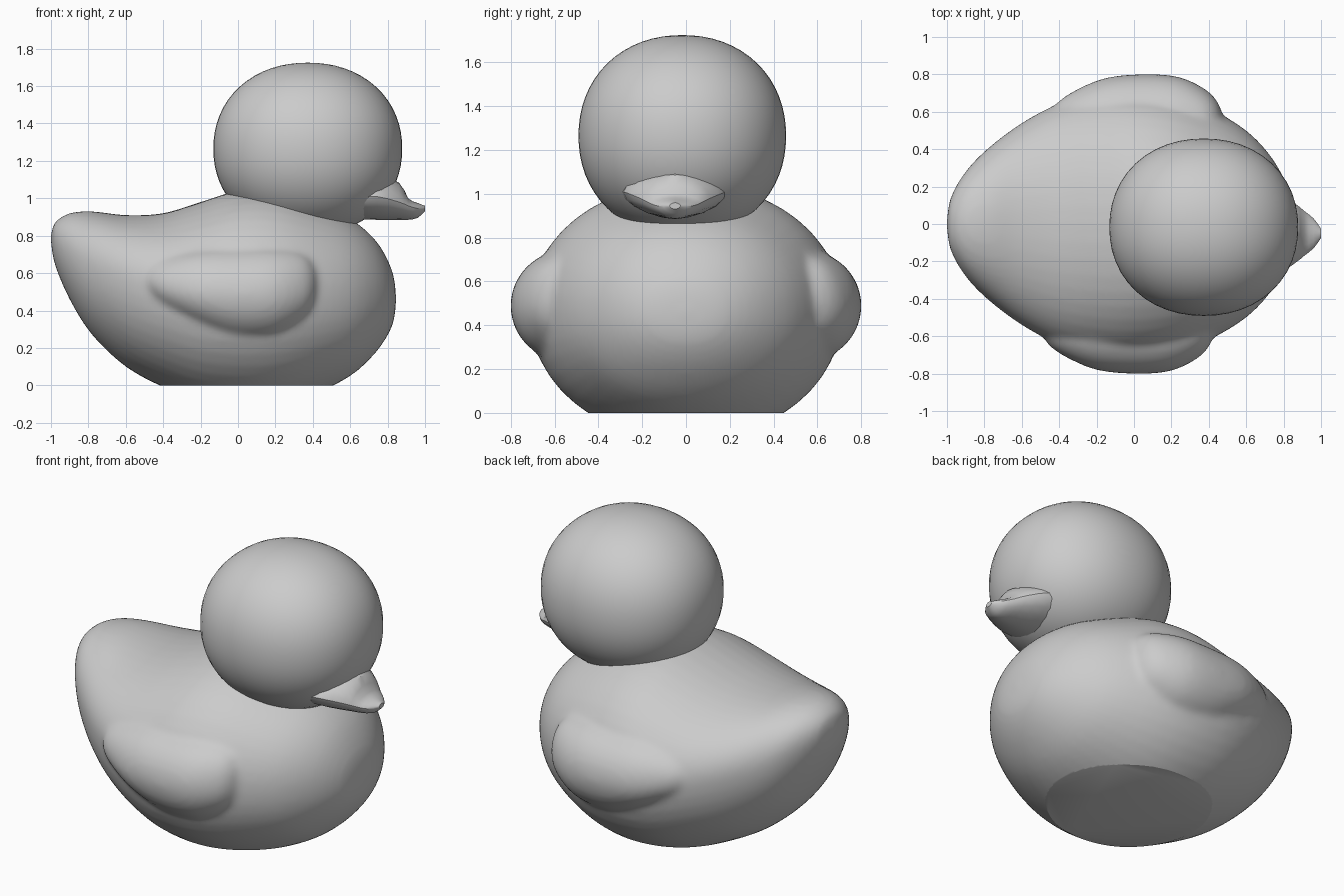
import bpy, bmesh, math
from mathutils import Vector

cube = bpy.data.objects.get("Cube")
if cube:
    bpy.data.objects.remove(cube, do_unlink=True)

grey = bpy.data.materials.new("soft grey")
grey.use_nodes = True
grey.diffuse_color = (0.6, 0.6, 0.6, 1)
grey.node_tree.nodes["Principled BSDF"].inputs["Base Color"].default_value = grey.diffuse_color


def smooth_rows(rows, steps):
    """Catmull-Rom interpolation through the section rows."""
    pts = [Vector(r) for r in rows]
    pts = [2 * pts[0] - pts[1]] + pts + [2 * pts[-1] - pts[-2]]
    out = []
    for a, b, c, d in zip(pts, pts[1:], pts[2:], pts[3:]):
        for i in range(steps):
            t = i / steps
            out.append(0.5 * (2 * b + (c - a) * t + (2 * a - 5 * b + 4 * c - d) * t ** 2
                              + (3 * b - a - 3 * c + d) * t ** 3))
    return out + [pts[-2]]


def loft(bm, rows, y=0.0, steps=4, sides=48, power=2.0):
    """Skin superelliptic sections; each row is x, bottom, widest height, top, half width."""
    rings = []
    for x, low, mid, high, width in smooth_rows(rows, steps):
        ring = []
        for i in range(sides):
            a = math.tau * i / sides
            c, s = (math.copysign(abs(v) ** (2 / power), v) for v in (math.cos(a), math.sin(a)))
            rise = high - mid if s > 0 else mid - low
            ring.append(bm.verts.new((x, y + width * c, mid + rise * s)))
        rings.append(ring)
    for p, q in zip(rings, rings[1:]):
        for i in range(sides):
            j = (i + 1) % sides
            bm.faces.new((p[i], p[j], q[j], q[i]))
    bm.faces.new(rings[0])
    bm.faces.new(rings[-1])
    bmesh.ops.remove_doubles(bm, verts=bm.verts[:], dist=0.0005)


def finish(name, bm):
    bmesh.ops.recalc_face_normals(bm, faces=bm.faces[:])
    mesh = bpy.data.meshes.new(name)
    bm.to_mesh(mesh)
    bm.free()
    mesh.materials.append(grey)
    obj = bpy.data.objects.new(name, mesh)
    bpy.context.collection.objects.link(obj)
    bpy.ops.object.select_all(action='DESELECT')
    obj.select_set(True)
    bpy.context.view_layer.objects.active = obj
    bpy.ops.object.shade_smooth_by_angle(angle=math.radians(32))
    return obj


# Body with upturned tail
bm = bmesh.new()
loft(bm, [
    (-1.003, .79, .79, .79, 0),
    (-.98, .65, .77, .87, .14),
    (-.9, .46, .71, .92, .28),
    (-.78, .27, .63, .93, .405),
    (-.6, .1, .57, .91, .54),
    (-.4, -.01, .52, .92, .645),
    (-.2, -.09, .48, .98, .7),
    (0, -.12, .47, 1.04, .715),
    (.2, -.11, .47, 1.04, .69),
    (.4, -.05, .47, .98, .62),
    (.6, .05, .47, .89, .5),
    (.74, .18, .47, .77, .35),
    (.825, .32, .46, .61, .18),
    (.847, .46, .46, .46, 0)], power=2.08)

# Wings bulging from both flanks, one set slightly forward
for side, shift in ((-1, -.01), (1, .035)):
    wing = [
        (-.48, .55, .55, .55, 0),
        (-.46, .48, .55, .62, .08),
        (-.38, .41, .53, .68, .15),
        (-.2, .31, .5, .73, .23),
        (0, .24, .49, .74, .253),
        (.2, .25, .49, .74, .24),
        (.35, .33, .5, .71, .17),
        (.42, .42, .52, .64, .09),
        (.44, .53, .53, .53, 0)]
    loft(bm, [(x + shift, *rest) for x, *rest in wing], y=.548 * side, sides=32)

# Blend the wings into the flanks
body = finish("body_with_wings", bm)
remesh = body.modifiers.new("fuse", 'REMESH')
remesh.mode = 'VOXEL'
remesh.voxel_size = 0.02
soften = body.modifiers.new("soften", 'SMOOTH')
soften.factor = 0.5
soften.iterations = 7
for mod in (remesh.name, soften.name):
    bpy.ops.object.modifier_apply(modifier=mod)

# Flat base
bm = bmesh.new()
bm.from_mesh(body.data)
bmesh.ops.bisect_plane(bm, geom=bm.verts[:] + bm.edges[:] + bm.faces[:],
                       plane_co=(0, 0, 0), plane_no=(0, 0, 1), clear_inner=True)
bmesh.ops.holes_fill(bm, edges=[e for e in bm.edges if e.is_boundary])
bm.to_mesh(body.data)
bm.free()
bpy.ops.object.shade_smooth_by_angle(angle=math.radians(32))

# Head, slightly fuller than an ellipsoid
bm = bmesh.new()
bmesh.ops.create_uvsphere(bm, u_segments=48, v_segments=32, radius=1)
for v in bm.verts:
    v.co /= sum(abs(c) ** 2.12 for c in v.co) ** (1 / 2.12)
bmesh.ops.scale(bm, vec=(.505, .474, .46), verts=bm.verts[:])
bmesh.ops.translate(bm, vec=(.373, -.017, 1.265), verts=bm.verts[:])
finish("head", bm)

# Beak, low and tapering forward
bm = bmesh.new()
loft(bm, [
    (.62, .89, 1.0, 1.1, .24),
    (.74, .885, 1.01, 1.11, .235),
    (.86, .885, .98, 1.085, .16),
    (.91, .885, .96, 1.0, .12),
    (.96, .895, .945, .975, .08),
    (1.0, .93, .945, .96, .025)], y=-.05, steps=2, sides=20, power=1.7)
finish("beak", bm)
